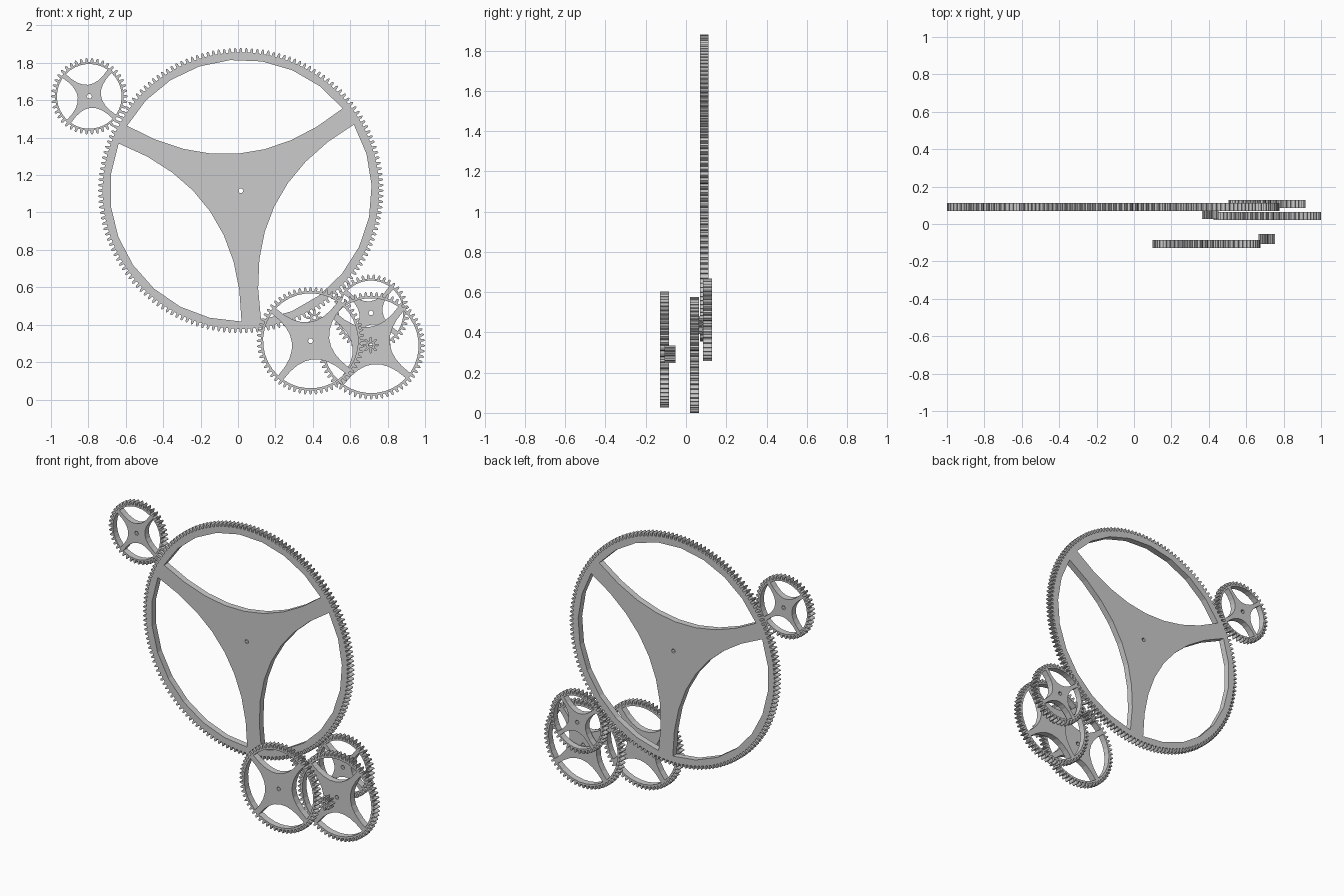
import bpy
from math import sin, cos, pi, radians

if "Cube" in bpy.data.objects:
    bpy.data.objects.remove(bpy.data.objects["Cube"])


def polar(r, a):
    return (r * cos(a), r * sin(a))


def tooth_outline(n, tip, depth):
    """Closed outline of n rounded-trapezoid teeth."""
    root, mid, pitch = tip - depth, tip - depth * 0.35, 2 * pi / n
    shape = [(root, -0.27), (mid, -0.23), (tip, -0.07),
             (tip, 0.07), (mid, 0.23), (root, 0.27)]
    return [polar(r, (i + f) * pitch) for i in range(n) for r, f in shape]


def window_outline(mid_angle, half, rim, hub, segs):
    """Opening between two spokes: arc at the rim, curved side facing the hub."""
    pts = [polar(rim, mid_angle + half * (2 * i / segs - 1)) for i in range(segs + 1)]
    u1, v1 = polar(rim, half)
    for i in range(1, segs):
        t = 1 - 2 * i / segs
        u, v = hub + (u1 - hub) * t * t, v1 * t
        c, s = cos(mid_angle), sin(mid_angle)
        pts.append((u * c - v * s, u * s + v * c))
    return pts


def plate(name, outlines, x, z, y0, y1):
    """Filled flat outline with holes, given thickness along y."""
    cu = bpy.data.curves.new(name, 'CURVE')
    cu.dimensions = '2D'
    cu.fill_mode = 'BOTH'
    cu.extrude = (y1 - y0) / 2
    for pts in outlines:
        sp = cu.splines.new('POLY')
        sp.points.add(len(pts) - 1)
        for p, (a, b) in zip(sp.points, pts):
            p.co = (a, b, 0, 1)
        sp.use_cyclic_u = True
        sp.use_smooth = False
    tmp = bpy.data.objects.new(name + "_outline", cu)
    bpy.context.collection.objects.link(tmp)
    bpy.context.view_layer.update()
    me = bpy.data.meshes.new_from_object(
        tmp.evaluated_get(bpy.context.evaluated_depsgraph_get()))
    bpy.data.objects.remove(tmp)
    ob = bpy.data.objects.new(name, me)
    ob.location = (x, (y0 + y1) / 2, z)
    ob.rotation_euler = (pi / 2, 0, 0)
    bpy.context.collection.objects.link(ob)
    return ob


def gear(name, x, z, y0, y1, teeth, tip, depth=0.022, spokes=0, spoke_deg=0,
         half_deg=0, rim=0, hub=0, bore=0.014, segs=8):
    outlines = [tooth_outline(teeth, tip, depth),
                [polar(bore, i * pi / 3) for i in range(6)]]
    for k in range(spokes):
        mid = radians(spoke_deg + 360 / spokes * (k + 0.5))
        outlines.append(window_outline(mid, radians(half_deg), rim, hub, segs))
    return plate(name, outlines, x, z, y0, y1)


# Great wheel with three spokes
gear("great_wheel", 0.015, 1.117, 0.070, 0.112, 160, 0.763, 0.024,
     3, 34.6, 55.7, 0.70, 0.198)

# Small wheels running on the great wheel
small = dict(teeth=42, tip=0.205, spokes=4, spoke_deg=51, half_deg=40.5,
             rim=0.173, hub=0.062)
gear("upper_small_wheel", -0.795, 1.621, 0.070, 0.112, **small)
gear("rear_small_wheel", 0.711, 0.463, 0.085, 0.128, **small)

# Medium wheels
medium = dict(teeth=60, tip=0.288, spokes=4, spoke_deg=51, half_deg=41,
              rim=0.254, hub=0.10)
gear("front_medium_wheel", 0.388, 0.314, -0.128, -0.085, **medium)
gear("right_medium_wheel", 0.712, 0.288, 0.021, 0.064, **medium)

# Pinions
for name, x, z, y0 in (("front_pinion", 0.709, 0.291, -0.106),
                       ("rear_pinion", 0.408, 0.437, 0.028)):
    gear(name, x, z, y0, y0 + 0.053, 8, 0.044, 0.021, bore=0.012)
